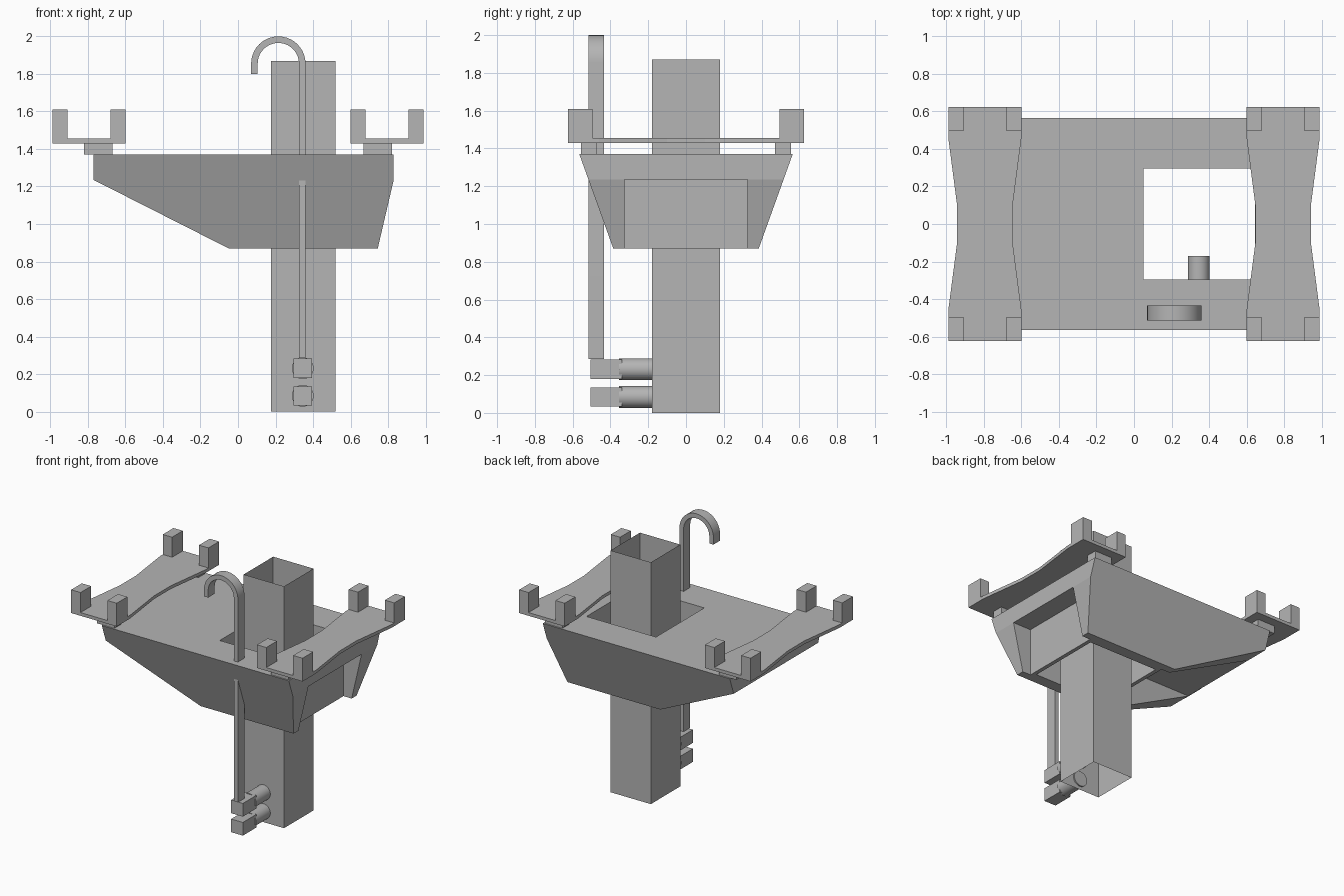
import bpy, bmesh, math
from mathutils import Vector

if "Cube" in bpy.data.objects:
    bpy.data.objects.remove(bpy.data.objects["Cube"], do_unlink=True)

grey = bpy.data.materials.new("plain grey")
grey.use_nodes = True
COLOR = (0.46, 0.46, 0.46, 1)
grey.diffuse_color = COLOR
grey.node_tree.nodes["Principled BSDF"].inputs["Base Color"].default_value = COLOR


def finish(name, bm):
    bmesh.ops.recalc_face_normals(bm, faces=bm.faces)
    mesh = bpy.data.meshes.new(name)
    bm.to_mesh(mesh)
    bm.free()
    mesh.materials.append(grey)
    obj = bpy.data.objects.new(name, mesh)
    bpy.context.scene.collection.objects.link(obj)
    return obj


def box(name, x, y, z, open_ends=False):
    bm = bmesh.new()
    bmesh.ops.create_cube(bm, size=1)
    for v in bm.verts:
        v.co = Vector([(lo + hi) / 2 + c * (hi - lo)
                       for c, (lo, hi) in zip(v.co, (x, y, z))])
    if open_ends:
        bm.normal_update()
        caps = [f for f in bm.faces if abs(f.normal.z) > 0.5]
        bmesh.ops.delete(bm, geom=caps, context="FACES_ONLY")
    return finish(name, bm)


def loft(name, first, second):
    """Solid between two matching closed outlines."""
    bm = bmesh.new()
    a = [bm.verts.new(p) for p in first]
    b = [bm.verts.new(p) for p in second]
    bm.faces.new(a)
    bm.faces.new(b)
    for i in range(len(a)):
        j = (i + 1) % len(a)
        bm.faces.new((a[i], a[j], b[j], b[i]))
    return finish(name, bm)


def smooth(obj):
    bpy.ops.object.select_all(action="DESELECT")
    obj.select_set(True)
    bpy.context.view_layer.objects.active = obj
    bpy.ops.object.shade_smooth_by_angle(angle=math.radians(35))


# Hollow square column, open at both ends
box("column", (0.175, 0.52), (-0.18, 0.18), (0, 1.87), open_ends=True)

# Hull with flared sides and sloped ends
TOP, RIM, BASE = 1.37, 1.235, 0.87
half_width = lambda z: 0.385 + 0.18 * (z - BASE) / (TOP - BASE)
profile = [(-0.77, TOP), (0.83, TOP), (0.83, RIM), (0.745, BASE),
           (-0.05, BASE), (-0.77, RIM)]
hull = loft("hull", [(x, -half_width(z), z) for x, z in profile],
            [(x, half_width(z), z) for x, z in profile])

# Underside channels on both sides of the housing, and the column opening
cuts = [((-1, 0.02), (-0.325, 0.325), (0.6, RIM)),
        ((0.675, 1), (-0.325, 0.325), (0.6, RIM)),
        ((0.05, 0.645), (-0.295, 0.295), (0.6, 1.6))]
cutters = []
for size in cuts:
    cutter = box("hull_cutter", *size)
    cutter.hide_render = True
    mod = hull.modifiers.new("cut", "BOOLEAN")
    mod.operation, mod.solver, mod.object = "DIFFERENCE", "EXACT", cutter
    cutters.append(cutter)
bpy.context.view_layer.objects.active = hull
for mod in list(hull.modifiers):
    bpy.ops.object.modifier_apply(modifier=mod.name)
for cutter in cutters:
    bpy.data.objects.remove(cutter, do_unlink=True)

# Waisted end saddles with corner posts and spacer blocks
quarter = [(0.195, 0.625), (0.195, 0.46), (0.148, 0.1)]
right = quarter + [(x, -y) for x, y in reversed(quarter)]
outline = right + [(-x, -y) for x, y in right]
for side, s in (("left", 1), ("right", -1)):
    cx = 0.795 * s
    loft(side + "_saddle", [(cx + x, y, 1.43) for x, y in outline],
         [(cx + x, y, 1.455) for x, y in outline])
    for end, e in (("front", -1), ("back", 1)):
        tag = f"{side}_{end}"
        spacer_y = sorted((0.47 * e, 0.555 * e))
        box(tag + "_spacer", (cx - 0.05 * s - 0.075, cx - 0.05 * s + 0.075),
            spacer_y, (TOP, 1.43))
        for place, d in (("inner", -s), ("outer", s)):
            box(f"{tag}_{place}_post", sorted((cx + 0.115 * d, cx + 0.195 * d)),
                sorted((0.495 * e, 0.625 * e)), (1.455, 1.61))

# Flat pipe that rises through the hull and bends over in a hook
CX, CZ, OUT, INN = 0.215, 1.855, 0.145, 0.11
angles = [math.pi * i / 20 for i in range(21)]
path = [(1, 0.285 - CZ)] + [(math.cos(a), math.sin(a)) for a in angles] + [(-1, 1.8 - CZ)]
bm = bmesh.new()
rings = []
for i, (c, h) in enumerate(path):
    straight = i in (0, len(path) - 1)
    ring = []
    for r, y in ((OUT, -0.515), (OUT, -0.435), (INN, -0.435), (INN, -0.515)):
        z = CZ + (h if straight else h * r)
        ring.append(bm.verts.new((CX + c * r, y, z)))
    rings.append(ring)
bm.faces.new(rings[0])
bm.faces.new(rings[-1])
for a, b in zip(rings, rings[1:]):
    for k in range(4):
        m = (k + 1) % 4
        bm.faces.new((a[k], a[m], b[m], b[k]))
smooth(finish("hook_pipe", bm))

# Two round fittings with square ends on the column front
for name, z in (("lower", 0.084), ("upper", 0.231)):
    box(name + "_fitting_block", (0.295, 0.395), (-0.505, -0.34), (z - 0.051, z + 0.051))
    circle = [(0.345 + 0.058 * math.cos(t), z + 0.058 * math.sin(t))
              for t in (math.tau * i / 32 for i in range(32))]
    smooth(loft(name + "_fitting", [(x, -0.355, h) for x, h in circle],
                [(x, -0.17, h) for x, h in circle]))
